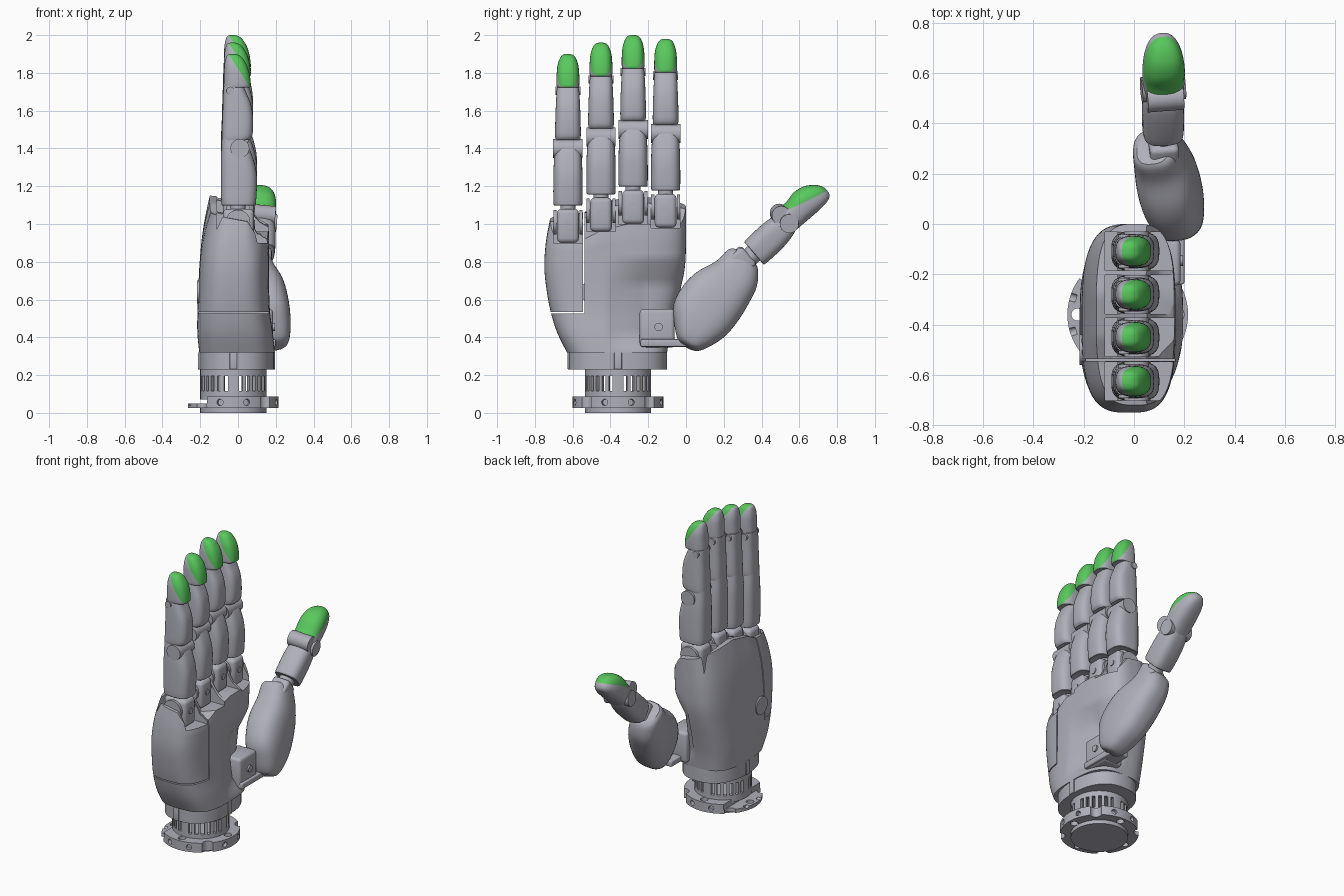
import bpy, bmesh, math
from mathutils import Matrix, Vector

if "Cube" in bpy.data.objects:
    bpy.data.objects.remove(bpy.data.objects["Cube"])


def material(name, rgb):
    m = bpy.data.materials.new(name)
    m.use_nodes = True
    m.diffuse_color = (*rgb, 1)
    m.node_tree.nodes["Principled BSDF"].inputs["Base Color"].default_value = (*rgb, 1)
    return m


GREY = material("cool grey", (0.43, 0.43, 0.49))
GREEN = material("pad green", (0.10, 0.58, 0.11))
ID = Matrix.Identity(4)
parts = []


def finish(name, bm, M=ID):
    bmesh.ops.recalc_face_normals(bm, faces=bm.faces)
    bm.transform(M)
    me = bpy.data.meshes.new(name)
    bm.to_mesh(me)
    bm.free()
    me.materials.append(GREY)
    me.materials.append(GREEN)
    ob = bpy.data.objects.new(name, me)
    bpy.context.collection.objects.link(ob)
    parts.append(ob)
    return ob


def frame(origin, axis, pad):
    """Local z runs along axis, local x towards pad."""
    a = Vector(axis).normalized()
    p = Vector(pad)
    p = (p - a * p.dot(a)).normalized()
    q = a.cross(p)
    return Matrix.Translation(origin) @ Matrix((p, q, a)).transposed().to_4x4()


def add_box(bm, lo, hi, M=ID):
    lo, hi = Vector(lo), Vector(hi)
    S = Matrix.Diagonal((*(hi - lo), 1))
    return bmesh.ops.create_cube(bm, size=1, matrix=M @ Matrix.Translation((lo + hi) / 2) @ S)


def box(name, lo, hi, M=ID, bevel=0.01):
    bm = bmesh.new()
    add_box(bm, lo, hi)
    bmesh.ops.bevel(bm, geom=bm.edges[:], offset=bevel, segments=3, profile=0.5, affect='EDGES')
    return finish(name, bm, M)


def add_cyl(bm, p0, p1, r, seg=32):
    p0, p1 = Vector(p0), Vector(p1)
    d = p1 - p0
    M = Matrix.Translation((p0 + p1) / 2) @ d.to_track_quat('Z', 'Y').to_matrix().to_4x4()
    bmesh.ops.create_cone(bm, cap_ends=True, segments=seg, radius1=r, radius2=r, depth=d.length, matrix=M)


def cyl(name, p0, p1, r, M=ID, seg=32):
    bm = bmesh.new()
    add_cyl(bm, p0, p1, r, seg)
    return finish(name, bm, M)


def smooth(rows, steps=4):
    """Catmull-Rom rows in between the given sections."""
    out = []
    for i in range(len(rows) - 1):
        a, b, c, d = rows[max(i - 1, 0)], rows[i], rows[i + 1], rows[min(i + 2, len(rows) - 1)]
        for k in range(steps):
            t = k / steps
            out.append([q + 0.5 * t * (r - p + t * (2*p - 5*q + 4*r - s + t * (3*(q - r) + s - p)))
                        for p, q, r, s in zip(a, b, c, d)])
    return out + [list(rows[-1])]


def loft(name, rows, n=3.0, seg=40, M=ID, pad=None, warp=None):
    """Skin rounded-rectangle sections (z, x0, x1, y0, y1)."""
    bm = bmesh.new()
    rings = []
    for z, x0, x1, y0, y1 in rows:
        ring = []
        for k in range(seg):
            t = 2 * math.pi * (k + 0.5) / seg
            c, s = math.cos(t), math.sin(t)
            r = (abs(c) ** n + abs(s) ** n) ** (-1 / n)
            co = Vector(((x0 + x1) / 2 + (x1 - x0) / 2 * r * c, (y0 + y1) / 2 + (y1 - y0) / 2 * r * s, z))
            ring.append(bm.verts.new(warp(co) if warp else co))
        rings.append(ring)
    for a, b in zip(rings, rings[1:]):
        for k in range(seg):
            bm.faces.new((a[k - 1], a[k], b[k], b[k - 1]))
    bm.faces.new(rings[0])
    bm.faces.new(rings[-1])
    if pad:  # green pad: everything beyond a slanted plane
        co, no = Vector(pad[0]), Vector(pad[1])
        bmesh.ops.bisect_plane(bm, geom=bm.verts[:] + bm.edges[:] + bm.faces[:], plane_co=co, plane_no=no)
        for f in bm.faces:
            f.material_index = int((f.calc_center_median() - co).dot(no) > 0)
    return finish(name, bm, M)


def sym(rows):
    return smooth([(z, x0, x1, -w, w) for z, x0, x1, w in rows])


def cut(ob, bm):
    cutter = finish("cutter", bm)
    parts.remove(cutter)
    cutter.hide_render = True
    mod = ob.modifiers.new("cut", 'BOOLEAN')
    mod.object, mod.solver = cutter, 'EXACT'
    mod.use_self = True
    dg = bpy.context.evaluated_depsgraph_get()
    me = bpy.data.meshes.new_from_object(ob.evaluated_get(dg))
    ob.modifiers.clear()
    ob.data = me
    bpy.data.objects.remove(cutter)


def interp(pts, x):
    for (a, u), (b, v) in zip(pts, pts[1:]):
        if x <= b:
            return u + (v - u) * max(0, (x - a) / (b - a))
    return pts[-1][1]


# wrist
CX, CY = -0.025, -0.36
AX = Vector((CX, CY, 0))


def polar(r, ang, z):
    return AX + Vector((r * math.cos(ang), r * math.sin(ang), z))


cyl("wrist_base_disc", polar(0, 0, 0), polar(0, 0, 0.03), 0.175, seg=64)
flange = cyl("wrist_flange", polar(0, 0, 0.025), polar(0, 0, 0.088), 0.24, seg=64)
bm = bmesh.new()
add_box(bm, (-0.4, -0.7, 0.05), (-0.165, 0, 0.2))
for q in range(4):
    a = q * math.pi / 2
    add_cyl(bm, polar(0.2, a + math.pi, -0.1), polar(0.2, a + math.pi, 0.2), 0.024, 20)
    add_cyl(bm, polar(0.245, a + math.pi / 4, -0.1), polar(0.245, a + math.pi / 4, 0.2), 0.035, 20)
    for s in (-0.3, 0.3):
        add_cyl(bm, polar(0.215, a + s, 0.056), polar(0.3, a + s, 0.056), 0.017, 16)
cut(flange, bm)
tube = cyl("wrist_slotted_ring", polar(0, 0, 0.07), polar(0, 0, 0.25), 0.175, seg=64)
bm = bmesh.new()
add_cyl(bm, polar(0, 0, 0.095), polar(0, 0, 0.225), 0.15, 64)
cut(tube, bm)
bm = bmesh.new()
for k in range(28):
    if k % 7:
        R = Matrix.Translation(AX) @ Matrix.Rotation(2 * math.pi * k / 28, 4, 'Z')
        add_box(bm, (0.13, -0.01, 0.115), (0.2, 0.01, 0.195), R)
cut(tube, bm)
loft("wrist_collar", [(z, -0.205, 0.19, -0.62, -0.1) for z in (0.23, 0.28, 0.325)], 2.4, 64)
box("collar_rib_side", (CX - 0.02, -0.627, 0.23), (CX + 0.02, -0.6, 0.32), bevel=0.004)
box("collar_rib_palm", (0.17, CY - 0.02, 0.23), (0.197, CY + 0.02, 0.32), bevel=0.004)
box("collar_rib_back", (-0.212, CY - 0.02, 0.23), (-0.19, CY + 0.02, 0.32), bevel=0.004)

# palm with sloping top and a hollow beside the thumb
FINGERS = {"little": (-0.625, 0.0), "ring": (-0.45, 0.06), "middle": (-0.28, 0.1), "index": (-0.108, 0.08)}


def palm_warp(co):
    x, y, z = co
    if z > 0.8:
        top = interp([(-0.12, 1.06), (0.05, 1.03), (0.1, 0.95), (0.17, 0.91)], x)
        top += interp([(-0.75, -0.02), (-0.54, 0), (-0.45, 0.05), (-0.28, 0.09), (-0.1, 0.07), (0, 0.05)], y)
        z = 0.8 + (z - 0.8) * (top - 0.8) / 0.3
    if x > 0:
        x -= 0.06 * interp([(-0.42, 0), (-0.22, 1)], y) * interp([(0.34, 0), (0.42, 1), (0.68, 1), (0.82, 0)], z)
    return Vector((x, y, z))


rows = smooth([(0.32, -0.205, 0.195, -0.63, -0.1), (0.42, -0.215, 0.185, -0.68, -0.085),
               (0.53, -0.215, 0.17, -0.715, -0.06), (0.65, -0.21, 0.165, -0.738, -0.03),
               (0.77, -0.205, 0.165, -0.75, -0.006), (0.9, -0.193, 0.165, -0.745, 0),
               (1.0, -0.175, 0.165, -0.735, 0), (1.1, -0.15, 0.16, -0.72, 0)])
for k in (0.95, 0.85, 0.7, 0.5, 0.3, 0.1):
    rows.append((1.1, 0.005 - 0.155 * k, 0.005 + 0.155 * k, -0.36 - 0.36 * k, -0.36 + 0.36 * k))
palm = loft("palm", rows, 3.2, 96, warp=palm_warp)
bm = bmesh.new()
for y, dz in FINGERS.values():
    add_box(bm, (-0.115, y - 0.077, 0.9 + dz), (0.3, y + 0.077, 1.4))
cut(palm, bm)
bm = bmesh.new()
add_box(bm, (-0.5, -0.9, 0.526), (0.5, -0.54, 0.534))
cut(palm, bm)
bm = bmesh.new()
add_box(bm, (-0.5, -0.544, 0.53), (0.5, -0.537, 1.4))
cut(palm, bm)
cyl("back_cover_disc", (-0.19, -0.5, 0.64), (-0.217, -0.5, 0.64), 0.06)

# fingers
for name, (y, dz) in FINGERS.items():
    M = Matrix.Translation((0, y, 1.1 + dz))
    box(name + "_knuckle", (-0.08, -0.058, -0.2), (0.085, 0.058, -0.02), M, 0.025)
    for s in (-1, 1):
        cyl(name + "_knuckle_cheek", (0, s * 0.06, -0.09), (0, s * 0.077, -0.09), 0.065, M)
    cyl(name + "_knuckle_screw", (0.07, 0, -0.1), (0.09, 0, -0.1), 0.02, M, 16)
    cyl(name + "_neck", (0, 0, -0.04), (0, 0, 0.02), 0.04, M)
    loft(name + "_lower_segment", sym([(0, -0.078, 0.085, 0.068), (0.012, -0.088, 0.095, 0.077),
         (0.15, -0.09, 0.1, 0.077), (0.25, -0.09, 0.08, 0.073), (0.33, -0.087, 0.045, 0.064),
         (0.36, -0.085, 0.02, 0.06)]), 3.2, M=M)
    cyl(name + "_middle_hinge", (0.01, -0.078, 0.3), (0.01, 0.078, 0.3), 0.05, M)
    loft(name + "_middle_segment", sym([(0.345, -0.085, 0.06, 0.064), (0.37, -0.085, 0.076, 0.068),
         (0.45, -0.083, 0.08, 0.067), (0.53, -0.08, 0.07, 0.064), (0.6, -0.078, 0.042, 0.06),
         (0.63, -0.077, 0.03, 0.056)]), 3.2, M=M)
    cyl(name + "_tip_hinge", (-0.04, -0.066, 0.605), (-0.04, 0.066, 0.605), 0.022, M, 20)
    loft(name + "_fingertip", sym([(0.622, -0.075, 0.062, 0.056), (0.635, -0.076, 0.068, 0.06),
         (0.69, -0.074, 0.062, 0.06), (0.74, -0.072, 0.047, 0.055), (0.78, -0.064, 0.022, 0.041),
         (0.795, -0.055, 0.002, 0.027), (0.8, -0.042, -0.016, 0.011)]), 2.6, M=M,
         pad=((0.06, 0, 0.63), (0.17, 0, 0.11)))

# thumb base
box("thumb_mount", (0.04, -0.245, 0.345), (0.185, -0.06, 0.55), bevel=0.02)
cyl("thumb_mount_screw", (0.17, -0.145, 0.455), (0.195, -0.145, 0.455), 0.022, seg=16)
box("thumb_mount_plate", (0.08, -0.24, 0.35), (0.2, 0.04, 0.39), bevel=0.008)
B = frame((0.2, 0, 0.38), (-0.12, 0.28, 0.46), (1, 0, 0))
loft("thumb_base", smooth([(-0.02, -0.04, 0.04, -0.02, 0.05), (-0.005, -0.065, 0.065, -0.05, 0.085),
     (0.05, -0.09, 0.09, -0.1, 0.125), (0.14, -0.11, 0.11, -0.158, 0.165), (0.25, -0.12, 0.12, -0.165, 0.18),
     (0.35, -0.118, 0.118, -0.14, 0.18), (0.45, -0.105, 0.1, -0.085, 0.17), (0.53, -0.09, 0.085, -0.065, 0.13),
     (0.555, -0.07, 0.06, -0.05, 0.09)]), 2.6, 48, M=B)

# thumb
T = frame((0.115, 0.36, 0.845), (0, 0.755, 0.656), (0.12, -0.656, 0.755))
box("thumb_knuckle", (-0.05, -0.058, -0.17), (0.075, 0.058, -0.025), T, 0.02)
cyl("thumb_knuckle_screw", (0.06, 0, -0.1), (0.082, 0, -0.1), 0.02, T, 16)
cyl("thumb_neck", (0, 0, -0.05), (0, 0, 0.02), 0.05, T)
loft("thumb_lower_segment", sym([(0, -0.07, 0.07, 0.07), (0.012, -0.08, 0.08, 0.08), (0.12, -0.078, 0.085, 0.082),
     (0.2, -0.066, 0.078, 0.078), (0.25, -0.05, 0.05, 0.065)]), 3, M=T)
cyl("thumb_hinge", (0.006, -0.087, 0.244), (0.006, 0.087, 0.244), 0.05, T)
cyl("thumb_hinge_cover", (0.065, -0.072, 0.24), (0.065, 0.072, 0.24), 0.05, T)
loft("thumb_tip", sym([(0.2, -0.05, 0.05, 0.07), (0.25, -0.052, 0.085, 0.08), (0.31, -0.052, 0.092, 0.083),
     (0.37, -0.053, 0.104, 0.083), (0.43, -0.052, 0.094, 0.075), (0.475, -0.046, 0.066, 0.058),
     (0.5, -0.034, 0.038, 0.036), (0.51, -0.015, 0.015, 0.014)]), 2.6, M=T,
     pad=((0.055, 0, 0.325), (0.19, 0, 0.055)))

# smooth shading with sharp edges kept
for ob in bpy.context.selected_objects:
    ob.select_set(False)
for ob in parts:
    ob.select_set(True)
bpy.context.view_layer.objects.active = palm
bpy.ops.object.shade_smooth_by_angle(angle=math.radians(35))
